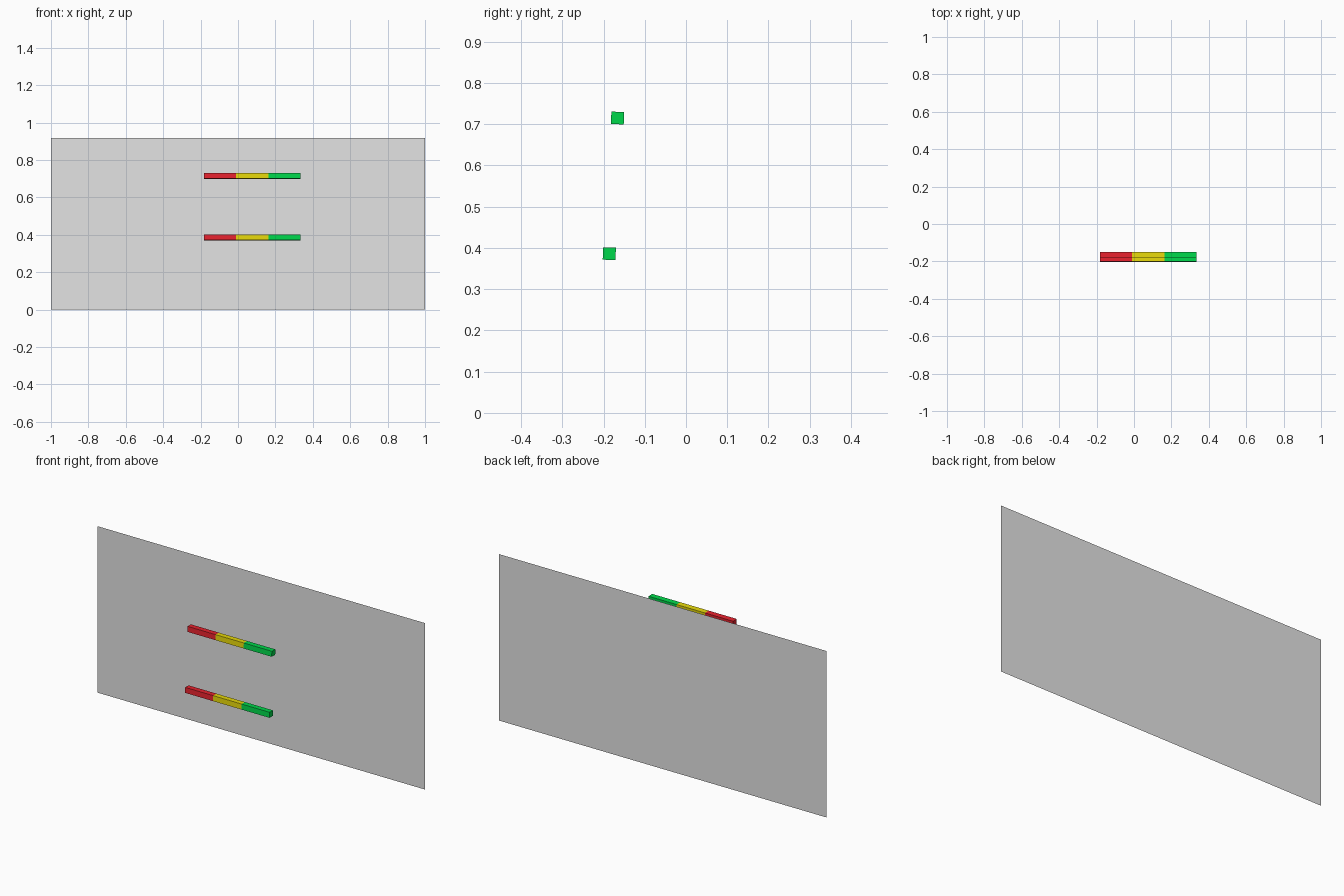
import bpy, math

if "Cube" in bpy.data.objects:
    bpy.data.objects.remove(bpy.data.objects["Cube"])


def material(name, rgb):
    m = bpy.data.materials.new(name)
    m.diffuse_color = (*rgb, 1)
    m.use_nodes = True
    m.node_tree.nodes["Principled BSDF"].inputs["Base Color"].default_value = m.diffuse_color
    return m


grey = material("panel grey", (0.77, 0.77, 0.77))
red = material("red", (0.80, 0.016, 0.027))
yellow = material("yellow", (0.80, 0.69, 0.003))
green = material("green", (0.0, 0.68, 0.07))

# Thin upright back panel, a single sheet
bpy.ops.mesh.primitive_plane_add(size=1, location=(0, 0.202, 0.459),
                                 rotation=(math.pi / 2, 0, 0))
panel = bpy.context.object
panel.name = "back_panel"
panel.scale = (2, 0.918, 1)
panel.data.materials.append(grey)

# Two floating bars, each of three coloured blocks end to end
cuts = [-0.182, -0.011, 0.162, 0.333]
for bar, y, z in (("upper_bar", -0.166, 0.715), ("lower_bar", -0.186, 0.386)):
    for i, mat in enumerate((red, yellow, green)):
        x0, x1 = cuts[i], cuts[i + 1]
        bpy.ops.mesh.primitive_cube_add(size=1, location=((x0 + x1) / 2, y, z),
                                        rotation=(math.radians(-2), 0, 0))
        block = bpy.context.object
        block.name = f"{bar}_{mat.name}_block"
        block.scale = (x1 - x0, 0.031, 0.030)
        block.data.materials.append(mat)
